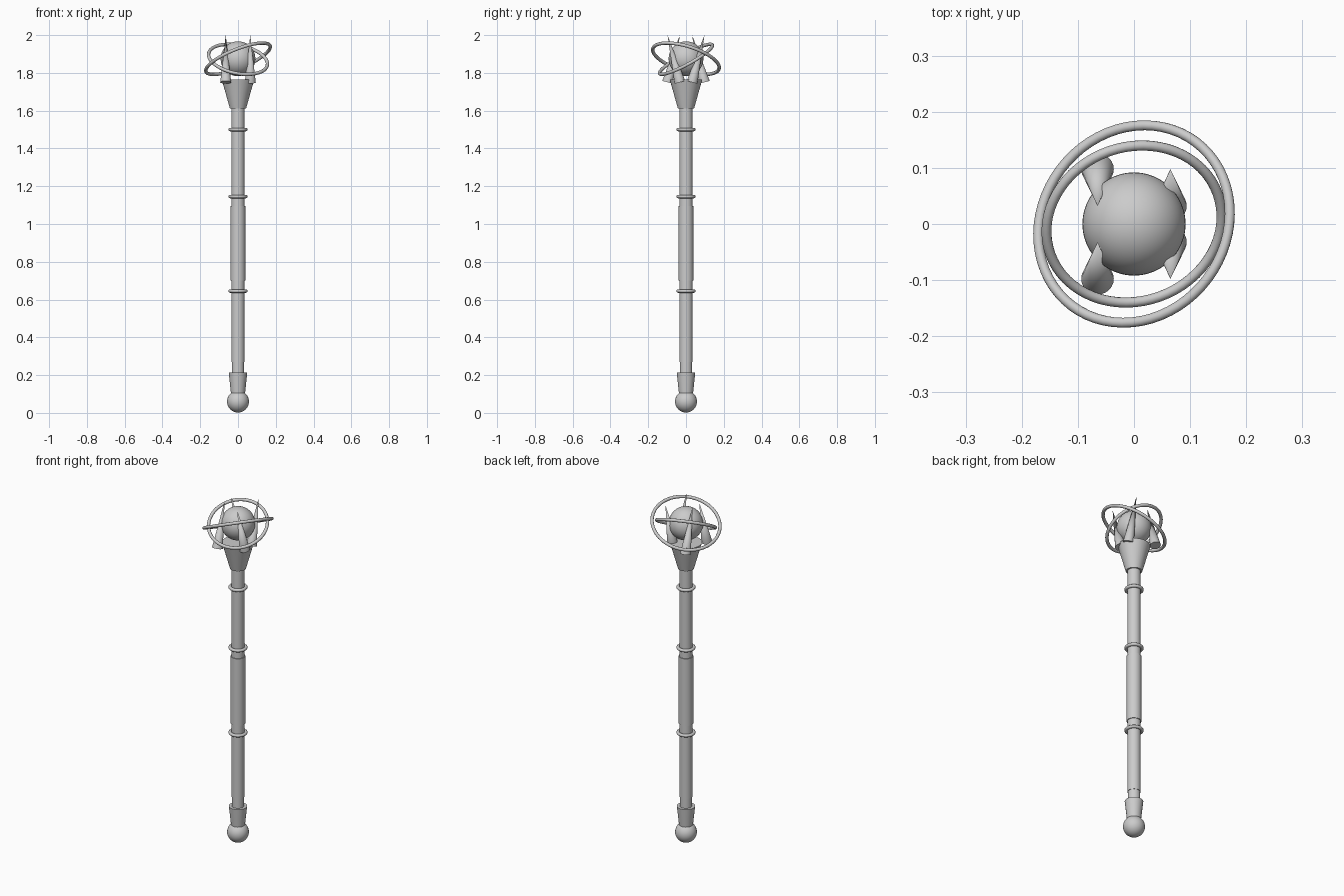
import bpy
import math

if "Cube" in bpy.data.objects:
    bpy.data.objects.remove(bpy.data.objects["Cube"])

grey = bpy.data.materials.new("plain grey")
grey.diffuse_color = (0.6, 0.6, 0.6, 1)
grey.use_nodes = True
grey.node_tree.nodes["Principled BSDF"].inputs["Base Color"].default_value = grey.diffuse_color


def finish(name):
    """Name, colour and smooth the object just added."""
    ob = bpy.context.object
    ob.name = name
    ob.data.materials.clear()
    ob.data.materials.append(grey)
    bpy.ops.object.shade_smooth_by_angle(angle=math.radians(35))
    return ob


def tube(name, z0, z1, r0, r1, sides=32):
    bpy.ops.mesh.primitive_cone_add(vertices=sides, radius1=r0, radius2=r1,
                                    depth=z1 - z0, location=(0, 0, (z0 + z1) / 2))
    return finish(name)


def ball(name, z, r):
    bpy.ops.mesh.primitive_uv_sphere_add(segments=48, ring_count=24, radius=r,
                                         location=(0, 0, z))
    return finish(name)


def ring(name, z, major, minor, rot=(0, 0, 0)):
    bpy.ops.mesh.primitive_torus_add(major_radius=major, minor_radius=minor,
                                     major_segments=64, minor_segments=12,
                                     location=(0, 0, z),
                                     rotation=[math.radians(a) for a in rot])
    return finish(name)


# Foot: round pommel and flared collar
ball("pommel", 0.06, 0.058)
tube("pommel_collar", 0.10, 0.213, 0.037, 0.049)

# Shaft with a slightly thicker grip
tube("shaft_foot", 0.18, 0.27, 0.033, 0.033)
tube("shaft", 0.27, 1.64, 0.035, 0.035)
tube("grip", 0.70, 1.095, 0.039, 0.039)

# Thin bands round the shaft
for i, z in enumerate((0.645, 1.145, 1.50)):
    ring(f"shaft_band_{i + 1}", z, 0.042, 0.009)

# Head: flared socket, orb and two tilted orbit rings
tube("head_socket", 1.612, 1.765, 0.043, 0.086)
ball("orb", 1.875, 0.092)
ring("outer_orbit_ring", 1.875, 0.183, 0.009, (-16, -22, 0))
ring("inner_orbit_ring", 1.872, 0.1585, 0.009, (28, 11.5, 0))

# Four spikes, leaning inward on the left and outward on the right
for sx in (-1, 1):
    for sy in (-1, 1):
        bpy.ops.mesh.primitive_cone_add(
            vertices=24, radius1=0.029, radius2=0.0, depth=0.258,
            location=(0.065 * sx, 0.065 * sy, 1.875),
            rotation=(math.radians(-14.7 * sx * sy), 0, 0))
        finish(f"spike_{'left' if sx < 0 else 'right'}_{'front' if sy < 0 else 'back'}")
